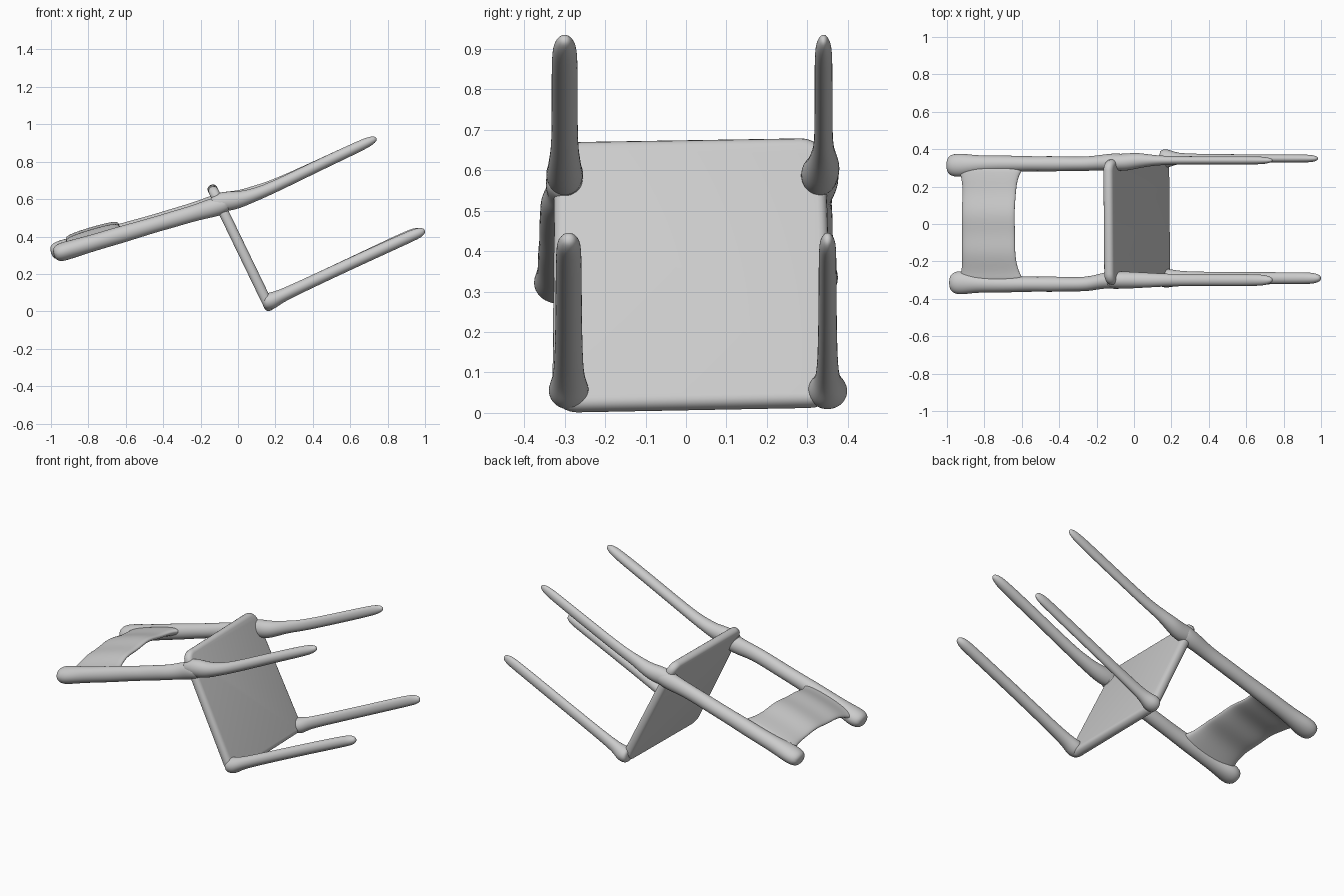
import bpy, bmesh, math
from mathutils import Vector

if "Cube" in bpy.data.objects:
    bpy.data.objects.remove(bpy.data.objects["Cube"])

grey = bpy.data.materials.new("plain grey")
grey.diffuse_color = (0.6, 0.6, 0.6, 1)
grey.use_nodes = True
grey.node_tree.nodes["Principled BSDF"].inputs["Base Color"].default_value = grey.diffuse_color


def finish(name, bm):
    bmesh.ops.recalc_face_normals(bm, faces=bm.faces)
    mesh = bpy.data.meshes.new(name)
    bm.to_mesh(mesh)
    bm.free()
    mesh.materials.append(grey)
    ob = bpy.data.objects.new(name, mesh)
    bpy.context.collection.objects.link(ob)
    for p in mesh.polygons:
        p.use_smooth = True
    return ob


def loft(name, rings):
    """Skin closed rings of points, cap the ends and round it with subdivision."""
    bm = bmesh.new()
    loops = [[bm.verts.new(p) for p in ring] for ring in rings]
    n = len(loops[0])
    for a, b in zip(loops, loops[1:]):
        for i in range(n):
            j = (i + 1) % n
            bm.faces.new((a[i], a[j], b[j], b[i]))
    bm.faces.new(loops[0])
    bm.faces.new(loops[-1])
    ob = finish(name, bm)
    ob.modifiers.new("rounding", 'SUBSURF').levels = 2
    ob.modifiers["rounding"].render_levels = 2
    return ob


def ring(c, u, v, ru, rv, n=10, power=1.0):
    """Ellipse around c; a power below 1 makes it boxier."""
    pts = []
    for i in range(n):
        t = 2 * math.pi * i / n
        cu, sv = math.cos(t), math.sin(t)
        cu = math.copysign(abs(cu) ** power, cu)
        sv = math.copysign(abs(sv) ** power, sv)
        pts.append(c + u * (cu * ru * 1.07) + v * (sv * rv * 1.07))
    return pts


def rod(name, stations):
    """Stations are (x, y, z, half width in y, half depth)."""
    pts = [Vector(s[:3]) for s in stations]
    side = Vector((0, 1, 0))
    rings = []
    for i, s in enumerate(stations):
        d = (pts[min(i + 1, len(pts) - 1)] - pts[max(i - 1, 0)]).normalized()
        rings.append(ring(pts[i], side, d.cross(side).normalized(), s[3], s[4]))
    return loft(name, rings)


# Seat: a tilted slab with rounded corners and a soft rim
low, high = Vector((0.177, 0, 0.005)), Vector((-0.147, 0, 0.675))
along = (high - low).normalized()
across = Vector((0, 1, 0))
normal = along.cross(across).normalized()
length, half = (high - low).length, 0.027
corners = [(-0.33, 0, 0.06, 1), (0.365, 0.012, 0.06, 1),
           (0.345, length, 0.06, -1), (-0.325, length - 0.01, 0.06, -1)]
bm = bmesh.new()
verts = []
for k, (y, s, r, up) in enumerate(corners):
    cy, cs = y - math.copysign(r, y), s + up * r
    for i in range(7):
        a = math.radians(180 + 90 * k + 15 * i)
        p = low + across * (cy + r * math.cos(a)) + along * (cs + r * math.sin(a))
        verts.append(bm.verts.new(p - normal * half))
base = bm.faces.new(verts)
top = bmesh.ops.extrude_face_region(bm, geom=[base])
bmesh.ops.translate(bm, vec=normal * 2 * half,
                    verts=[g for g in top["geom"] if isinstance(g, bmesh.types.BMVert)])
rim = [e for f in bm.faces if len(f.verts) > 4 for e in f.edges]
bmesh.ops.bevel(bm, geom=rim, offset=0.024, segments=4, profile=0.5, affect='EDGES')
seat = finish("seat", bm)
bpy.context.view_layer.objects.active = seat
seat.select_set(True)
bpy.ops.object.shade_smooth_by_angle(angle=math.radians(35))

# Two sides: y of joint, lower leg, upper leg; leg half widths; lift and reach
sides = [("near", -0.30, -0.29, -0.30, 0.032, 0.0, 0.0),
         ("far", 0.33, 0.35, 0.34, 0.022, 0.014, 0.015)]
for tag, yj, yl, yu, w, dz, dx in sides:
    sg = math.copysign(1, yj)

    # Lower leg, flaring out of the bottom corner of the seat
    e = -dx
    rod("front_leg_" + tag, [
        (0.135, yl, 0.05, 0.035, 0.03), (0.15, yl, 0.05, 0.048, 0.044),
        (0.18, yl, 0.056, 0.05, 0.046), (0.215, yl, 0.074, w + 0.012, 0.037),
        (0.27, yl, 0.10, w + 0.003, 0.032), (0.6, yl, 0.255, w, 0.031),
        (0.93 + e, yl, 0.405, w, 0.031), (0.97 + e, yl, 0.421, w * 0.85, 0.027),
        (1.0 + e, yl, 0.433, w * 0.4, 0.014)])

    # Upper leg, bending where it leaves the joint
    rod("back_leg_" + tag, [
        (-0.15, yj, 0.575, 0.035, 0.035), (-0.10, yj, 0.585, 0.045, 0.05),
        (-0.04, yj, 0.59, 0.046, 0.052), (0.02, yu, 0.60 + dz / 2, 0.042, 0.042),
        (0.10, yu, 0.627 + dz, w + 0.006, 0.034), (0.19, yu, 0.663 + dz / 2, w, 0.031),
        (0.45, yu, 0.79, w, 0.03), (0.66, yu, 0.888, w, 0.029),
        (0.71, yu, 0.912, w * 0.8, 0.024), (0.742, yu, 0.926, w * 0.35, 0.012)])

    # Back post with a swollen end
    def z(x):
        return 0.594 + 0.294 * x + dz
    yp = sg * 0.322
    post = [(-0.04, yj, 0.045, 0.04), (-0.10, yj, 0.048, 0.052),
            (-0.16, yj, 0.042, 0.048), (-0.24, yp, 0.038, 0.042),
            (-0.34, yp, 0.038, 0.043), (-0.44, yp, 0.041, 0.041),
            (-0.54, yp, 0.039, 0.043), (-0.64, yp, 0.043, 0.045),
            (-0.74, yp, 0.044, 0.044), (-0.84, yp - sg * 0.004, 0.048, 0.046),
            (-0.91, yp - sg * 0.008, 0.062, 0.049), (-0.95 - dx, yp - sg * 0.008, 0.062, 0.049),
            (-0.987 - dx, yp - sg * 0.008, 0.042, 0.034)]
    rod("back_post_" + tag, [(x, y, z(x), ry, rn) for x, y, ry, rn in post])

# Backrest: a thin panel bowed away from the sitter, widening into the posts
u = Vector((0.959, 0, 0.282))
v = Vector((-0.282, 0, 0.959))
rings = []
for i in range(17):
    t = -1 + i / 8
    y = 0.315 * t
    bow = 0.05 * (1 - t * t)
    flare = 0.045 * abs(t) ** 6
    c = Vector((-0.765, y, 0.378 + 0.007 * t)) + v * (bow + 0.004 * math.sin(9 * t))
    rings.append(ring(c, u, v, 0.14 + flare, 0.021 + flare * 0.25, 16, 0.75))
loft("backrest", rings)
